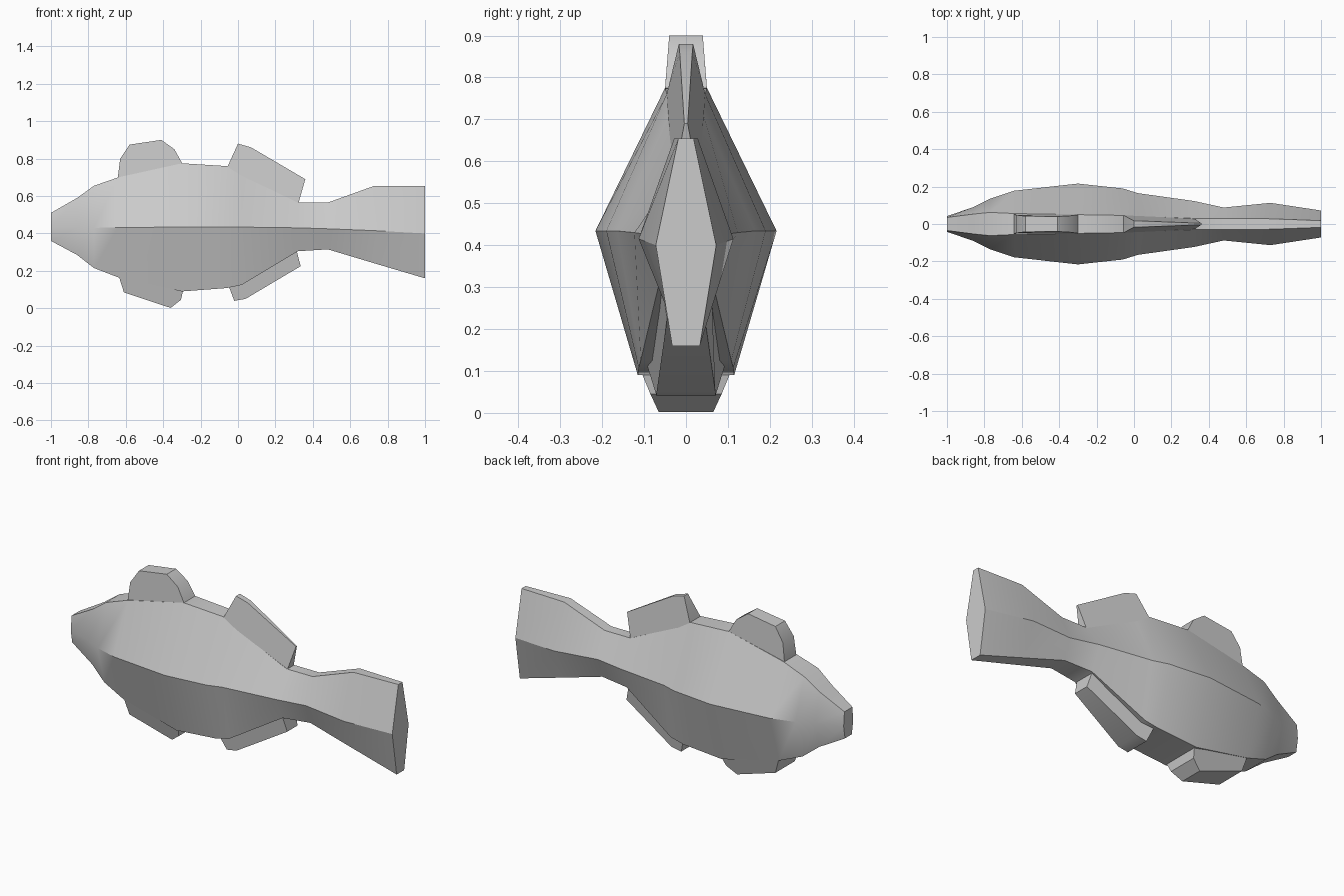
import bpy, bmesh, math

if "Cube" in bpy.data.objects:
    bpy.data.objects.remove(bpy.data.objects["Cube"])


def make_object(name, bm, angle=30):
    bmesh.ops.recalc_face_normals(bm, faces=bm.faces)
    mesh = bpy.data.meshes.new(name)
    bm.to_mesh(mesh)
    bm.free()
    obj = bpy.data.objects.new(name, mesh)
    bpy.context.collection.objects.link(obj)
    bpy.ops.object.select_all(action='DESELECT')
    obj.select_set(True)
    bpy.context.view_layer.objects.active = obj
    bpy.ops.object.shade_smooth_by_angle(angle=math.radians(angle))
    return obj


def loft(name, stations):
    """Hexagonal sections: x, top z / half width, side z / half width, bottom z / half width."""
    bm = bmesh.new()
    rings = []
    for x, tz, tw, mz, mw, bz, bw in stations:
        section = [(tw, tz), (mw, mz), (bw, bz), (-bw, bz), (-mw, mz), (-tw, tz)]
        rings.append([bm.verts.new((x, y, z)) for y, z in section])
    for a, b in zip(rings, rings[1:]):
        for i in range(6):
            j = (i + 1) % 6
            bm.faces.new((a[i], a[j], b[j], b[i]))
    bm.faces.new(rings[0])
    bm.faces.new(rings[-1])
    return make_object(name, bm)


def fin(name, outline):
    """Side outline of x, z, half width, mirrored across y."""
    bm = bmesh.new()
    left, right = ([bm.verts.new((x, s * w, z)) for x, z, w in outline] for s in (1, -1))
    for i in range(len(outline)):
        j = (i + 1) % len(outline)
        bm.faces.new((left[i], left[j], right[j], right[i]))
    bm.faces.new(left)
    bm.faces.new(right)
    return make_object(name, bm)


# Body and tail
loft("fish_body", [
    (-1.00, .51, .035, .43, .042, .36, .030),
    (-0.86, .59, .053, .43, .090, .285, .055),
    (-0.77, .655, .062, .43, .135, .215, .075),
    (-0.64, .70, .056, .432, .178, .165, .095),
    (-0.30, .775, .050, .434, .216, .09, .115),
    (-0.06, .76, .046, .434, .190, .108, .113),
    (0.02, .71, .042, .434, .165, .125, .108),
    (0.32, .565, .030, .43, .123, .305, .065),
    (0.48, .565, .030, .425, .088, .315, .050),
    (0.73, .655, .028, .415, .113, .24, .042),
    (1.00, .655, .018, .40, .072, .16, .033),
])

# Back fins
fin("front_dorsal_fin", [
    (-.645, .68, .053), (-.63, .80, .048), (-.58, .875, .042), (-.41, .90, .040),
    (-.34, .85, .044), (-.29, .76, .051)])
fin("rear_dorsal_fin", [
    (-.06, .74, .047), (-.055, .76, .046), (0, .88, .017), (.07, .86, .015),
    (.36, .69, .004), (.32, .55, .030)])

# Belly fins
fin("pelvic_fin", [
    (-.64, .18, .095), (-.61, .085, .085), (-.36, .002, .065), (-.305, .045, .085),
    (-.29, .11, .112)])
fin("anal_fin", [
    (-.05, .12, .095), (-.02, .04, .070), (.04, .05, .070), (.335, .225, .045),
    (.31, .32, .060)])
